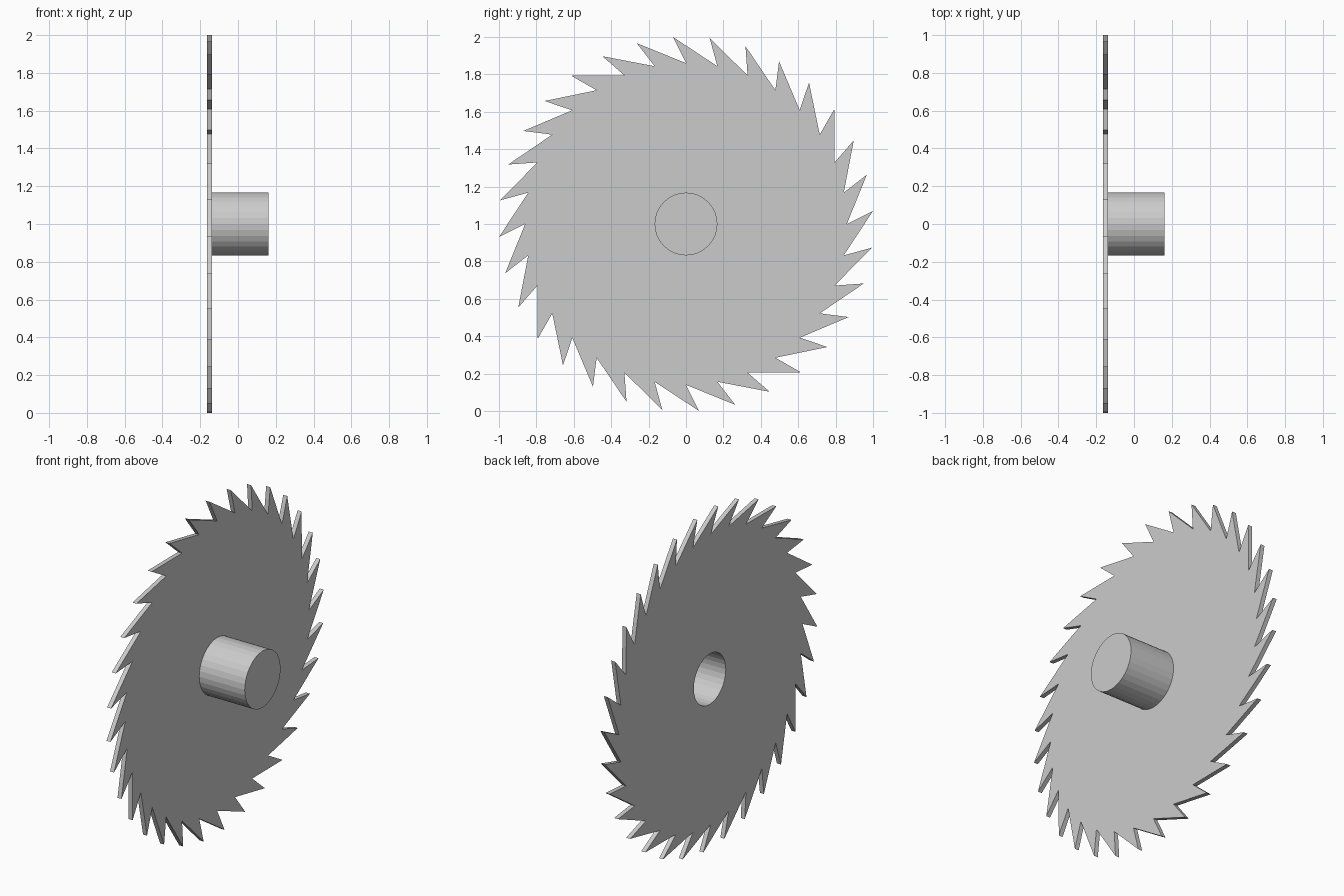
import bpy, bmesh
from math import sin, cos, radians

if "Cube" in bpy.data.objects:
    bpy.data.objects.remove(bpy.data.objects["Cube"])

TEETH = 32
STEP = 360 / TEETH
BACK, THICK, END = -0.137, 0.0262, 0.1615   # front face of blade, wall thickness, hub end

bm = bmesh.new()


def ring(x, radius, offset=0.0):
    """Ring of points about the x axis, centred at height 1."""
    return [bm.verts.new((x, radius * cos(radians(k * STEP + offset)),
                          1 + radius * sin(radians(k * STEP + offset))))
            for k in range(TEETH)]


valley = ring(BACK, 0.86)
tip = ring(BACK, 1.0024, 4.0)      # tips lean over, past their valley
base = ring(BACK, 0.168)
top = ring(END, 0.168)

for k in range(TEETH):
    n = (k + 1) % TEETH
    bm.faces.new((base[k], valley[k], valley[n], base[n]))   # blade disc
    bm.faces.new((valley[k - 1], tip[k], valley[k]))         # saw tooth
    bm.faces.new((base[k], base[n], top[n], top[k]))         # hub wall
bm.faces.new(top)                                            # hub end cap

mesh = bpy.data.meshes.new("saw_blade")
bm.to_mesh(mesh)
bm.free()
blade = bpy.data.objects.new("saw_blade", mesh)
bpy.context.collection.objects.link(blade)

# sheet thickness, leaving the hub hollow and open at the back
shell = blade.modifiers.new("thickness", 'SOLIDIFY')
shell.thickness = THICK
shell.offset = -1
shell.use_even_offset = False
